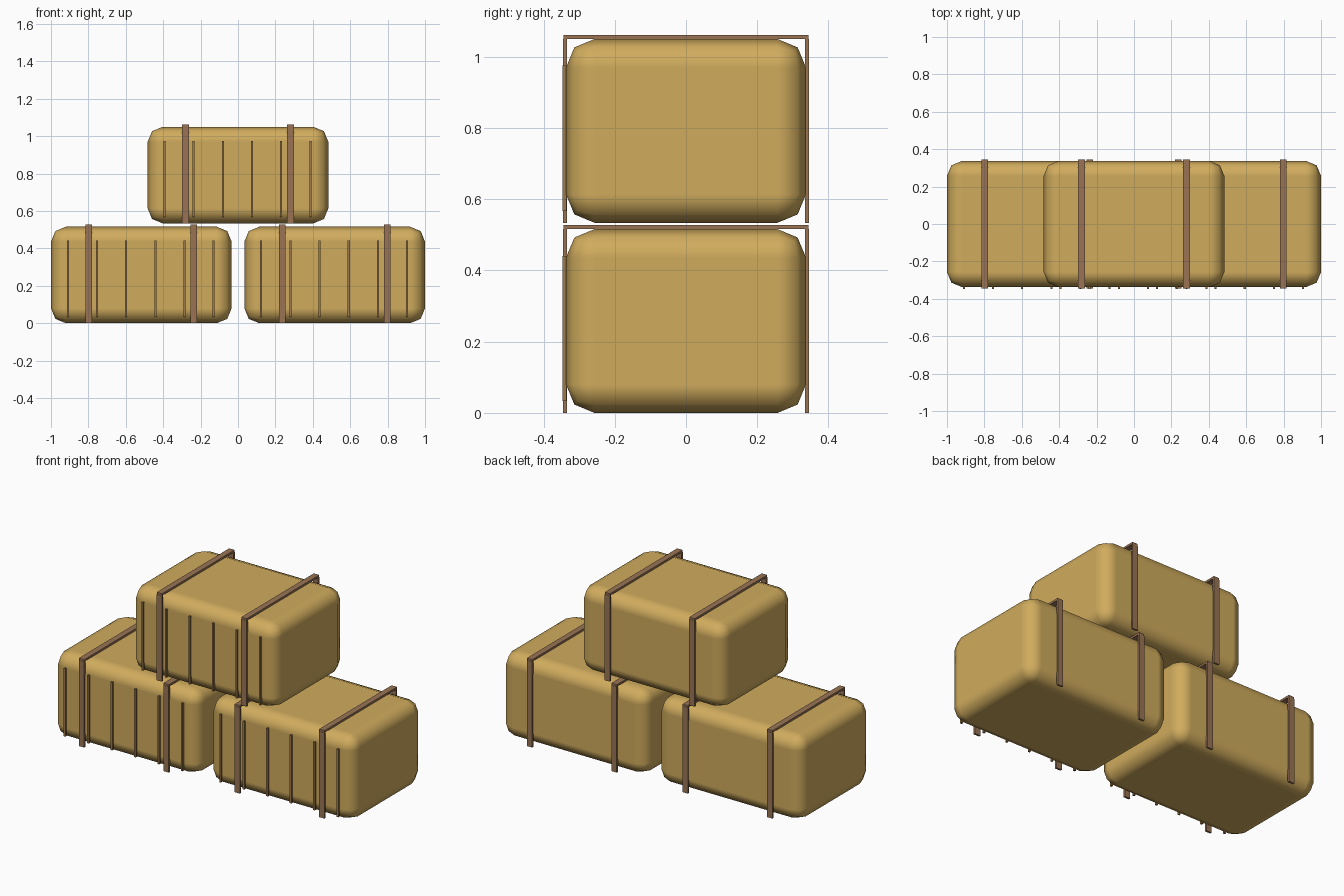
import bpy

cube = bpy.data.objects.get("Cube")
if cube:
    bpy.data.objects.remove(cube, do_unlink=True)


def material(name, color):
    mat = bpy.data.materials.new(name)
    mat.use_nodes = True
    mat.diffuse_color = (*color, 1)
    mat.node_tree.nodes["Principled BSDF"].inputs["Base Color"].default_value = (*color, 1)
    return mat


straw = material("straw", (0.63, 0.41, 0.11))
leather = material("strap_brown", (0.32, 0.175, 0.09))
twig = material("stalk_brown", (0.34, 0.19, 0.07))


def box(name, center, size, mat):
    bpy.ops.mesh.primitive_cube_add(size=1, location=center)
    obj = bpy.context.object
    obj.name = name
    obj.scale = size
    bpy.ops.object.transform_apply(location=False, rotation=False, scale=True)
    obj.data.materials.append(mat)
    return obj


WIDTH, DEPTH, HEIGHT = 0.966, 0.674, 0.516
THICK = 0.012


def bale(label, x, z):
    # Rounded straw block
    body = box(label + "_bale", (x, 0, z + HEIGHT / 2), (WIDTH, DEPTH, HEIGHT), straw)
    bpy.ops.object.shade_smooth()
    bevel = body.modifiers.new("rounded_edges", "BEVEL")
    bevel.width = 0.08
    bevel.segments = 2
    bevel.harden_normals = True

    # Two straps, each over the top and down both long sides
    for side, sx in (("right", -0.281), ("left", 0.281)):
        name = f"{label}_{side}_strap"
        box(name + "_top", (x + sx, 0, z + HEIGHT + THICK / 2),
            (0.036, DEPTH + 0.014, THICK), leather)
        for face, sign in (("front", -1), ("back", 1)):
            box(f"{name}_{face}", (x + sx, sign * 0.340, z + HEIGHT / 2),
                (0.036, THICK, HEIGHT), leather)

    # Thin upright stalks along the front
    for i in range(6):
        box(f"{label}_stalk_{i + 1}", (x + (i - 2.5) * 0.156 - 0.003, -0.341, z + 0.237),
            (0.011, THICK, 0.408), twig)


for label, x, z in (("right", -0.517, 0), ("left", 0.517, 0), ("upper", 0, 0.534)):
    bale(label, x, z)
